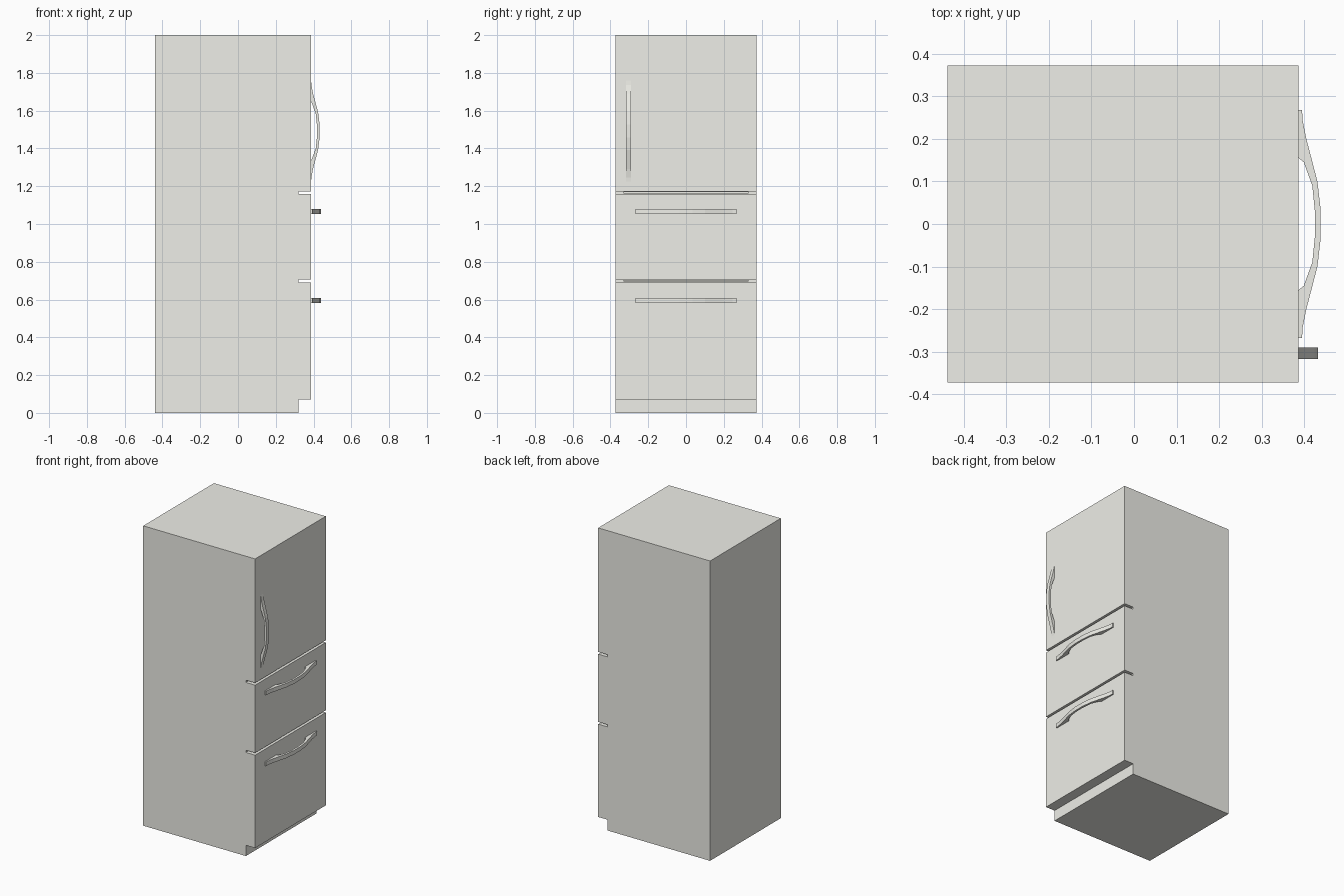
import bpy, bmesh
from mathutils import Vector

if "Cube" in bpy.data.objects:
    bpy.data.objects.remove(bpy.data.objects["Cube"])

FRONT = 0.387    # door plane
INNER = 0.319    # back of the gaps and toe kick
BACK = -0.4385
HALF_W = 0.3725
GAPS = [(0.691, 0.706), (1.158, 1.173)]

# Warm off-white finish
cream = bpy.data.materials.new("cream")
cream.diffuse_color = (0.86, 0.86, 0.81, 1)
cream.use_nodes = True
cream.node_tree.nodes["Principled BSDF"].inputs["Base Color"].default_value = cream.diffuse_color


def prism(name, points, direction):
    """Extrude a closed flat outline into a solid."""
    bm = bmesh.new()
    face = bm.faces.new([bm.verts.new(p) for p in points])
    ext = bmesh.ops.extrude_face_region(bm, geom=[face])
    moved = [g for g in ext["geom"] if isinstance(g, bmesh.types.BMVert)]
    bmesh.ops.translate(bm, verts=moved, vec=Vector(direction))
    bmesh.ops.recalc_face_normals(bm, faces=bm.faces)
    mesh = bpy.data.meshes.new(name)
    bm.to_mesh(mesh)
    bm.free()
    mesh.materials.append(cream)
    obj = bpy.data.objects.new(name, mesh)
    bpy.context.collection.objects.link(obj)
    return obj


# Cabinet with door and drawer fronts: side profile extruded across the width
profile = [(BACK, 0), (INNER, 0), (INNER, 0.072), (FRONT, 0.072)]
for lo, hi in GAPS:
    profile += [(FRONT, lo), (INNER, lo), (INNER, hi), (FRONT, hi)]
profile += [(FRONT, 2), (BACK, 2)]
body = prism("fridge_body", [(x, -HALF_W, z) for x, z in profile], (0, 2 * HALF_W, 0))

# Thin slots at the back of each gap
for i, (lo, hi) in enumerate(GAPS):
    a, b = INNER - 0.015, INNER + 0.01
    z0, z1 = lo + 0.006, hi - 0.004
    cutter = prism(f"slot_cutter_{i + 1}",
                   [(a, -0.33, z0), (b, -0.33, z0), (b, -0.33, z1), (a, -0.33, z1)],
                   (0, 0.66, 0))
    cutter.hide_render = True
    cutter.hide_set(True)
    cut = body.modifiers.new("slot", "BOOLEAN")
    cut.operation = "DIFFERENCE"
    cut.solver = "EXACT"
    cut.object = cutter


def bow(outer, inner):
    """Mirror half outlines (distance from middle, x) into a closed bow shape."""
    def mirrored(half):
        return half + [(-s, x) for s, x in reversed(half)]
    return mirrored(outer) + list(reversed(mirrored(inner)))


# Drawer handles
drawer_bow = bow(
    [(0.268, FRONT), (0.268, 0.395), (0.245, 0.396), (0.2, 0.405), (0.1, 0.431), (0.035, 0.4385)],
    [(0.155, FRONT), (0.145, 0.399), (0.09, 0.419), (0.03, 0.425)])
for name, z in (("upper_drawer_handle", 1.053), ("lower_drawer_handle", 0.581)):
    prism(name, [(x, s, z) for s, x in drawer_bow], (0, 0, 0.027))

# Door handle
door_bow = bow(
    [(0.268, FRONT), (0.245, 0.3885), (0.2, 0.397), (0.1, 0.424), (0.035, 0.432)],
    [(0.155, FRONT), (0.145, 0.392), (0.09, 0.412), (0.03, 0.418)])
prism("door_handle", [(x, -0.317, 1.492 + s) for s, x in door_bow], (0, 0.027, 0))
